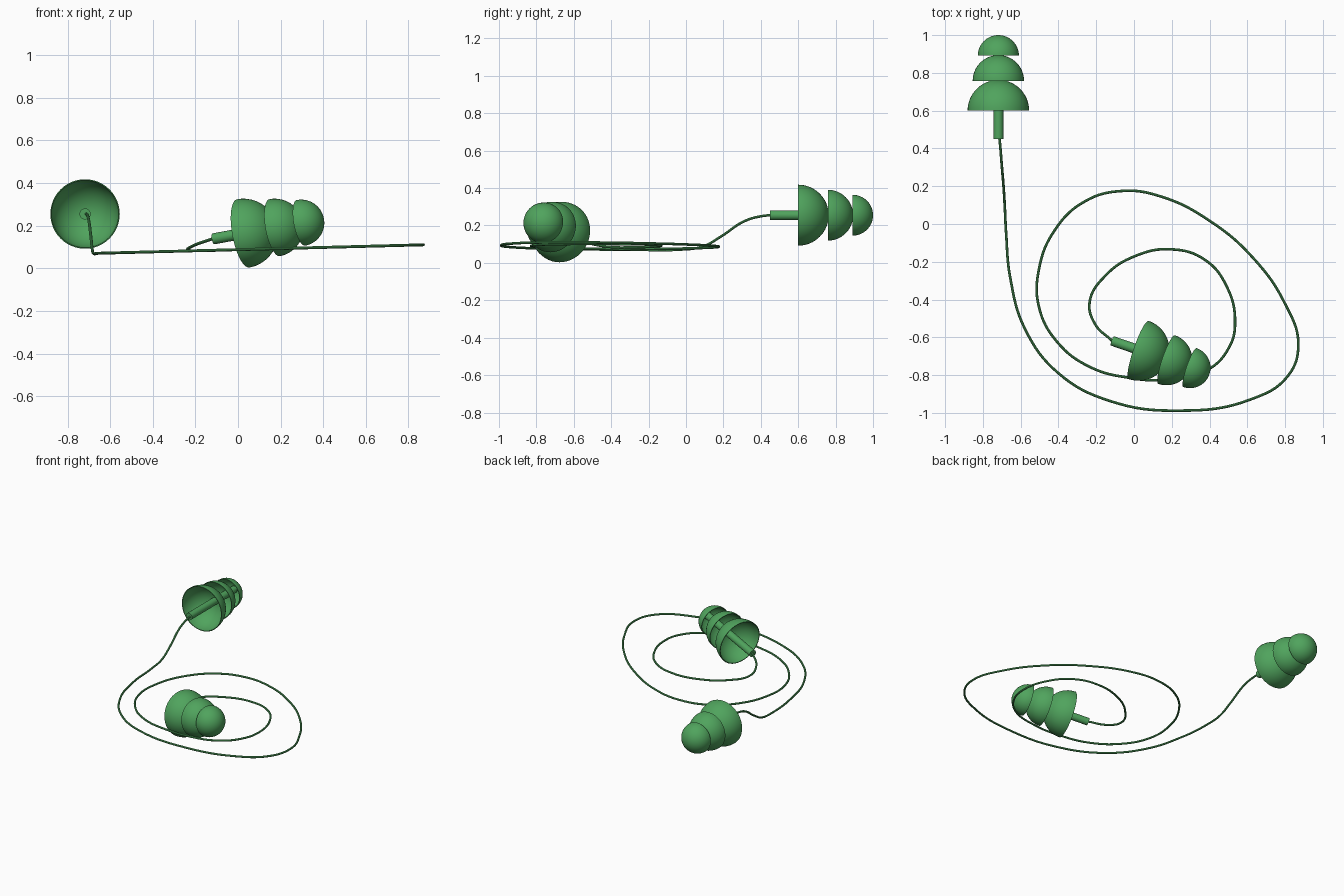
import bpy, bmesh
from math import sin, cos, pi, radians
from mathutils import Vector

if "Cube" in bpy.data.objects:
    bpy.data.objects.remove(bpy.data.objects["Cube"])

green = bpy.data.materials.new("green_rubber")
green.diffuse_color = (0.08, 0.37, 0.11, 1)
green.use_nodes = True
green.node_tree.nodes["Principled BSDF"].inputs["Base Color"].default_value = green.diffuse_color


def lathe(name, profile, origin, axis, steps=48):
    """Revolve (radius, height) points about a line through origin along axis."""
    bm = bmesh.new()
    verts = [bm.verts.new((r, 0, h)) for r, h in profile]
    edges = [bm.edges.new(pair) for pair in zip(verts, verts[1:])]
    bmesh.ops.spin(bm, geom=verts + edges, cent=(0, 0, 0), axis=(0, 0, 1),
                   angle=2 * pi, steps=steps, use_duplicate=False)
    bmesh.ops.remove_doubles(bm, verts=bm.verts, dist=1e-5)
    bmesh.ops.recalc_face_normals(bm, faces=bm.faces)
    mesh = bpy.data.meshes.new(name)
    bm.to_mesh(mesh)
    bm.free()
    obj = bpy.data.objects.new(name, mesh)
    bpy.context.collection.objects.link(obj)
    obj.location = origin
    obj.rotation_mode = 'QUATERNION'
    obj.rotation_quaternion = axis.to_track_quat('Z', 'Y')
    finish(obj)


def finish(obj):
    obj.data.materials.clear()
    obj.data.materials.append(green)
    bpy.ops.object.select_all(action='DESELECT')
    obj.select_set(True)
    bpy.context.view_layer.objects.active = obj
    bpy.ops.object.shade_smooth_by_angle(angle=radians(35))


def earplug(name, base, axis):
    """Three hollow hemispherical flanges threaded on one stem."""
    axis = axis.normalized()
    n, wall = 16, 0.005
    angles = [i * pi / 2 / n for i in range(n + 1)]
    for label, r, h in (("large", 0.163, 0), ("middle", 0.136, 0.158), ("tip", 0.109, 0.291)):
        outer = [(r * cos(a), h + r * sin(a)) for a in angles]
        inner = [((r - wall) * cos(a), h + (r - wall) * sin(a)) for a in reversed(angles)]
        lathe(f"{name}_{label}_flange", outer + inner + outer[:1], base, axis)
    lathe(f"{name}_stem", [(0, -0.15), (0.026, -0.15), (0.026, 0.38), (0, 0.38)],
          base, axis, 24)


earplug("back_plug", Vector((-0.718, 0.6, 0.255)), Vector((0, 1, 0)))
earplug("front_plug", Vector((0.025, -0.667, 0.164)), Vector((0.93, -0.32, 0.17)))

# Cord: raised ends with a flat, slightly tilted spiral between them
start = [(-0.715, 0.48, 0.255), (-0.708, 0.41, 0.251), (-0.70, 0.31, 0.222),
         (-0.69, 0.19, 0.143), (-0.684, 0.09, 0.088)]
spiral = [(-0.677, -0.05), (-0.656, -0.28), (-0.577, -0.556), (-0.4, -0.79),
          (-0.127, -0.937), (0.243, -0.988), (0.614, -0.93), (0.815, -0.804),
          (0.87, -0.635), (0.8, -0.423), (0.64, -0.19), (0.402, 0.016),
          (0.138, 0.147), (-0.063, 0.175), (-0.26, 0.12), (-0.418, -0.03),
          (-0.503, -0.238), (-0.503, -0.44), (-0.407, -0.624), (-0.233, -0.757),
          (-0.02, -0.815), (0.164, -0.825), (0.39, -0.772), (0.505, -0.65),
          (0.535, -0.52), (0.492, -0.333), (0.376, -0.19), (0.2, -0.134),
          (0.005, -0.17), (-0.153, -0.275)]
end = [(-0.235, -0.413, 0.086), (-0.206, -0.53, 0.108), (-0.115, -0.619, 0.14)]
path = start + [(x, y, 0.07 + 0.026 * (x + 0.68)) for x, y in spiral] + end

curve = bpy.data.curves.new("cord", 'CURVE')
curve.dimensions = '3D'
curve.bevel_depth = 0.007
curve.bevel_resolution = 3
curve.resolution_u = 8
curve.use_fill_caps = True
spline = curve.splines.new('BEZIER')
spline.bezier_points.add(len(path) - 1)
for point, co in zip(spline.bezier_points, path):
    point.co = co
    point.handle_left_type = point.handle_right_type = 'AUTO'
cord = bpy.data.objects.new("cord", curve)
bpy.context.collection.objects.link(cord)
bpy.ops.object.select_all(action='DESELECT')
cord.select_set(True)
bpy.context.view_layer.objects.active = cord
bpy.context.view_layer.update()
bpy.ops.object.convert(target='MESH')
finish(bpy.context.view_layer.objects.active)
